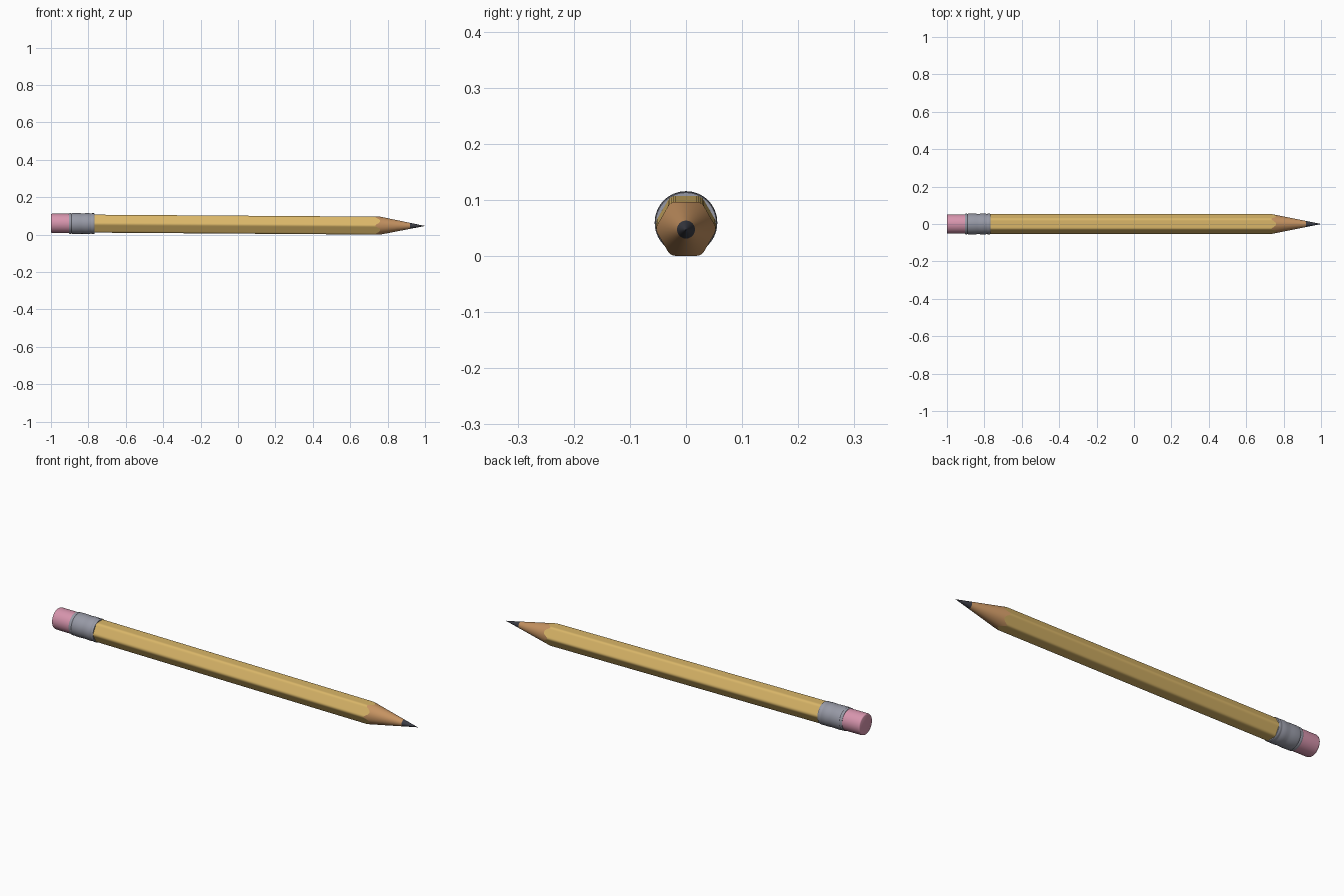
import bpy, bmesh, math
from mathutils import Vector

if "Cube" in bpy.data.objects:
    bpy.data.objects.remove(bpy.data.objects["Cube"])

TILT, AXIS_Z = 0.007, 0.0535        # the pencil lies slightly nose-down
APOTHEM, ROUND = 0.048, 0.0155      # rounded hexagon section
SLOPE = 0.2                         # sharpened cone: radius = SLOPE * (1 - x)


def material(name, rgb):
    m = bpy.data.materials.new(name)
    m.diffuse_color = (*rgb, 1)
    m.use_nodes = True
    m.node_tree.nodes["Principled BSDF"].inputs["Base Color"].default_value = m.diffuse_color
    return m


yellow = material("yellow paint", (0.70, 0.47, 0.14))
wood = material("bare wood", (0.56, 0.29, 0.12))
metal = material("grey metal", (0.31, 0.32, 0.38))
pink = material("pink rubber", (0.68, 0.30, 0.42))
graphite = material("graphite", (0.045, 0.047, 0.06))


def skin(name, rings, mat, angle=28, caps=(True, True)):
    """Bridge successive rings of (x, y, z) points into one object."""
    bm = bmesh.new()
    loops = [[bm.verts.new((x, y, z + AXIS_Z - TILT * x)) for x, y, z in r] for r in rings]
    n = len(loops[0])
    for a, b in zip(loops, loops[1:]):
        for i in range(n):
            j = (i + 1) % n
            bm.faces.new((a[i], a[j], b[j], b[i]))
    if caps[0]:
        bm.faces.new(loops[0])
    if caps[1]:
        bm.faces.new(loops[-1])
    bmesh.ops.recalc_face_normals(bm, faces=bm.faces)
    me = bpy.data.meshes.new(name)
    bm.to_mesh(me)
    bm.free()
    me.materials.append(mat)
    ob = bpy.data.objects.new(name, me)
    bpy.context.collection.objects.link(ob)
    bpy.ops.object.select_all(action='DESELECT')
    ob.select_set(True)
    bpy.context.view_layer.objects.active = ob
    bpy.ops.object.shade_smooth_by_angle(angle=math.radians(angle))
    return ob


def circle(x, r, n=64):
    return [(x, r * math.cos(2 * math.pi * i / n), r * math.sin(2 * math.pi * i / n))
            for i in range(n)]


def hexagon():
    """Rounded hexagon outline (y, z), flats subdivided so the cut edge scallops."""
    pts, inner = [], (APOTHEM - ROUND) / math.cos(math.pi / 6)
    for k in range(6):
        a = math.radians(60 * k)
        c = Vector((math.cos(a), math.sin(a))) * inner
        for s in range(5):
            t = a + math.radians(-30 + 15 * s)
            pts.append(c + ROUND * Vector((math.cos(t), math.sin(t))))
        b = a + math.radians(60)
        c2 = Vector((math.cos(b), math.sin(b))) * inner
        t = a + math.radians(30)
        end = c2 + ROUND * Vector((math.cos(t), math.sin(t)))
        start = pts[-1].copy()
        pts += [start.lerp(end, i / 8) for i in range(1, 8)]
    return pts


outline = hexagon()
scallop = [(1 - p.length / SLOPE, p.x, p.y) for p in outline]


def cone_ring(x):
    r = SLOPE * (1 - x)
    return [(x, *(p.normalized() * r)) for p in outline]


# painted shaft, ending in the scalloped sharpening cut
skin("shaft", [[(-0.80, p.x, p.y) for p in outline], scallop], yellow, caps=(True, False))

# sharpened wood and lead
skin("sharpened_wood", [scallop, cone_ring(0.92)], wood, caps=(False, False))
skin("lead_tip", [cone_ring(0.92), cone_ring(0.992), circle(1.0, 0.0006, len(outline))],
     graphite, caps=(False, True))

# metal ferrule with crimped rings
ferrule = [(-0.904, 0.0500), (-0.904, 0.0535), (-0.900, 0.0550), (-0.894, 0.0550),
           (-0.890, 0.0535), (-0.886, 0.0550), (-0.880, 0.0558), (-0.850, 0.0558),
           (-0.838, 0.0545), (-0.826, 0.0545), (-0.814, 0.0558), (-0.794, 0.0558),
           (-0.788, 0.0540), (-0.784, 0.0540), (-0.780, 0.0556), (-0.771, 0.0556),
           (-0.768, 0.0540), (-0.768, 0.0450)]
skin("ferrule", [circle(x, r) for x, r in ferrule], metal, angle=35)

# rubber eraser with softened end
eraser = [(-1.0, 0.0470), (-0.9985, 0.0498), (-0.995, 0.0515), (-0.990, 0.0520), (-0.89, 0.0520)]
skin("eraser", [circle(x, r) for x, r in eraser], pink, angle=40)
